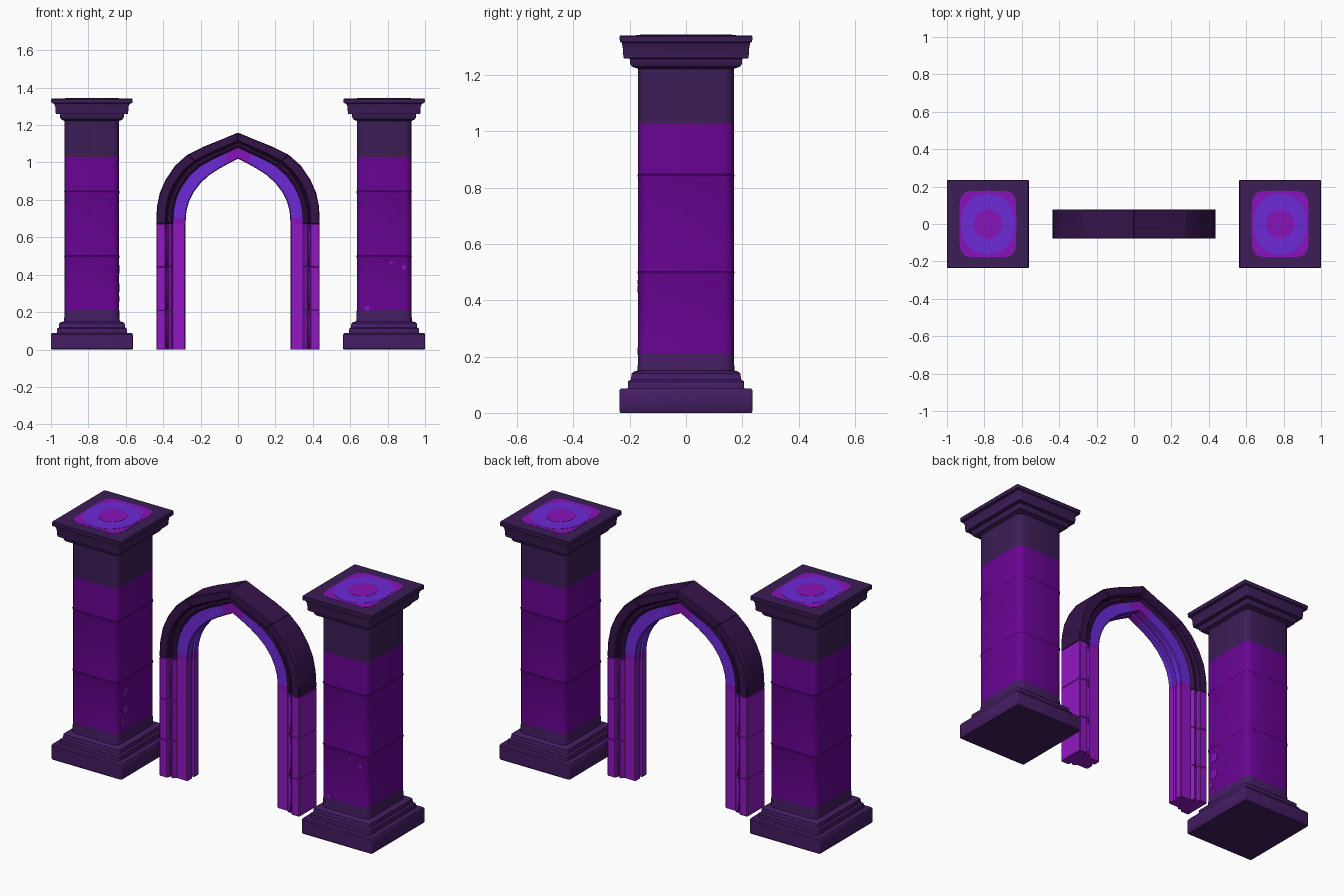
import bpy, bmesh, math

if "Cube" in bpy.data.objects:
    bpy.data.objects.remove(bpy.data.objects["Cube"])


def material(name, hex_code):
    rgb = [int(hex_code[i:i + 2], 16) / 255 for i in (0, 2, 4)]
    lin = [c / 12.92 if c <= 0.04045 else ((c + 0.055) / 1.055) ** 2.4 for c in rgb]
    m = bpy.data.materials.new(name)
    m.diffuse_color = (*lin, 1)
    m.use_nodes = True
    m.node_tree.nodes["Principled BSDF"].inputs["Base Color"].default_value = m.diffuse_color
    return m


BASE = material("dark purple stone", "441D62")
CAP = material("dusky purple stone", "3C1D57")
ARCH = material("deep violet stone", "35134A")
SHAFT = material("purple stone", "690494")
LEG = material("bright purple stone", "9118C2")
BLUE = material("blue violet", "6C2AD6")
GLOW = material("magenta purple", "8614BA")


def finish(name, bm, mats, bevel=0.0):
    bmesh.ops.recalc_face_normals(bm, faces=bm.faces)
    me = bpy.data.meshes.new(name)
    bm.to_mesh(me)
    bm.free()
    for m in mats:
        me.materials.append(m)
    ob = bpy.data.objects.new(name, me)
    bpy.context.collection.objects.link(ob)
    bpy.ops.object.select_all(action='DESELECT')
    ob.select_set(True)
    bpy.context.view_layer.objects.active = ob
    bpy.ops.object.shade_smooth_by_angle(angle=math.radians(32))
    if bevel:
        b = ob.modifiers.new("bevel", 'BEVEL')
        b.width, b.segments = bevel, 1
        b.limit_method, b.angle_limit = 'ANGLE', math.radians(50)
    return ob


def loft(bm, rings, mat_rule):
    """Join equal closed rings of points, cap both ends."""
    vs = [[bm.verts.new(p) for p in r] for r in rings]
    n = len(vs[0])
    for i in range(len(vs) - 1):
        for j in range(n):
            k = (j + 1) % n
            f = bm.faces.new((vs[i][j], vs[i][k], vs[i + 1][k], vs[i + 1][j]))
            f.material_index = mat_rule(i)
    bm.faces.new(vs[0]).material_index = mat_rule(0)
    bm.faces.new(vs[-1]).material_index = mat_rule(len(vs) - 2)


# ---- pillars: stacked rectangular profile (z, half x, half y)
PROFILE = [
    (0.00, .216, .232), (0.005, .219, .236), (0.08, .219, .236), (0.087, .215, .231),
    (0.087, .187, .207), (0.112, .186, .206), (0.118, .177, .196), (0.14, .175, .193),
    (0.147, .165, .185), (0.150, .149, .172), (0.21, .146, .170),
    (0.49, .146, .170), (0.50, .149, .173), (0.503, .146, .170),
    (0.835, .146, .170), (0.845, .149, .173), (0.848, .146, .170),
    (1.03, .146, .170), (1.222, .146, .170), (1.23, .164, .192), (1.24, .170, .199),
    (1.258, .171, .200), (1.26, .193, .222), (1.30, .196, .225), (1.315, .203, .228),
    (1.318, .217, .235), (1.337, .218, .236), (1.341, .215, .233)]


def rect_ring(cx, z, hx, hy):
    """Rectangle with rounded corners, wider rounding on the shaft."""
    r = 0.035 if 0.149 < z < 1.225 else 0.006
    pts = []
    for sx, sy, a0 in ((1, 1, 0), (-1, 1, 90), (-1, -1, 180), (1, -1, 270)):
        for da in (0, 30, 60, 90):
            a = math.radians(a0 + da)
            pts.append((cx + sx * (hx - r) + r * math.cos(a),
                        sy * (hy - r) + r * math.sin(a), z))
    return pts


def pillar_rule(i):
    z = (PROFILE[i][0] + PROFILE[i + 1][0]) / 2
    return 0 if z < 0.21 else (2 if z > 1.03 else 1)


def plate(name, cx, rx, ry, z, power, mat):
    """Thin superellipse plate painted on the pillar top."""
    bm = bmesh.new()

    def ring(h):
        out = []
        for k in range(32):
            a = math.tau * k / 32
            c, s = math.cos(a), math.sin(a)
            out.append((cx + rx * math.copysign(abs(c) ** power, c),
                        ry * math.copysign(abs(s) ** power, s), h))
        return out
    loft(bm, [ring(1.340), ring(z)], lambda i: 0)
    finish(name, bm, [mat])


def spot(name, centre, axis, r):
    """Thin hexagonal paint spot on a shaft face."""
    bm = bmesh.new()

    def ring(d):
        out = []
        for k in range(6):
            u, v = r * math.cos(math.tau * k / 6), r * math.sin(math.tau * k / 6)
            x, y, z = centre
            out.append((x + d, y + u, z + v) if axis == 'x' else (x + u, y - d, z + v))
        return out
    loft(bm, [ring(-.001), ring(.0015)], lambda i: 0)
    finish(name, bm, [GLOW])


PX = 0.781
for side, s in (("left", -1), ("right", 1)):
    cx = PX * s
    bm = bmesh.new()
    loft(bm, [rect_ring(cx, *p) for p in PROFILE], pillar_rule)
    finish(side + "_pillar", bm, [BASE, SHAFT, CAP])
    plate(side + "_top_outer_patch", cx, .152, .178, 1.3422, 0.35, GLOW)
    plate(side + "_top_blue_ring", cx, .145, .163, 1.3434, 0.95, BLUE)
    plate(side + "_top_centre", cx, .075, .078, 1.3446, 1.0, GLOW)

# small paint spots
for n, (y, z, r) in enumerate(((-.10, .43, .026), (-.10, .33, .026), (-.125, .27, .016))):
    spot(f"left_shaft_spot_{n + 1}", (-PX + .146, y, z), 'x', r)
for n, (x, z, r) in enumerate(((.887, .44, .014), (.82, .465, .009), (.69, .22, .015))):
    spot(f"right_shaft_spot_{n + 1}", (x, -.170, z), 'y', r)

# ---- archway: stations (inner x, inner z, outer x, outer z)
CURVE = [(.28, .67, .437, .67), (.279, .70, .436, .715), (.276, .74, .432, .77),
         (.262, .79, .418, .838), (.238, .84, .387, .908), (.20, .89, .336, .983),
         (.15, .935, .27, 1.042), (.10, .967, .18, 1.086), (.055, .992, .09, 1.122),
         (0, 1.02, 0, 1.16)]


def leg(z0, z1):
    return [(.28, z0, .437, z0), (.28, z1, .437, z1)]


# half sections: (fraction from inner to outer edge, half depth)
INNER = [(.07, .008), (0, .012), (0, .046), (.03, .050), (.45, .050)]
OUTER = [(.42, .048), (.46, .060), (.50, .066), (.58, .066), (.60, .056),
         (.64, .056), (.67, .074), (.70, .078), (.97, .078), (1, .074)]


def sweep(name, s, stations, half, mats, rule=lambda i: 0, bevel=0.0):
    section = [(f, -v) for f, v in half] + [(f, v) for f, v in reversed(half)]
    rings = [[(s * (ix + (ox - ix) * f), v, iz + (oz - iz) * f) for f, v in section]
             for ix, iz, ox, oz in stations]
    bm = bmesh.new()
    loft(bm, rings, rule)
    finish(name, bm, mats, bevel)


def glow_rule(i):
    # purple at the springing and the apex, blue between
    return 0 if i in (0, len(CURVE) - 2) else 1


for side, s in (("left", -1), ("right", 1)):
    # inner band
    sweep(side + "_jamb_inner", s, leg(0, .67), INNER, [LEG])
    sweep(side + "_arch_inner", s, CURVE, INNER, [GLOW, BLUE], glow_rule)
    # outer moulding in separate blocks
    for n, (z0, z1) in enumerate(((0, .21), (.21, .44), (.44, .67))):
        sweep(f"{side}_jamb_block_{n + 1}", s, leg(z0, z1), OUTER, [LEG], bevel=.0025)
    sweep(side + "_arch_lower_block", s, CURVE[:7], OUTER, [ARCH], bevel=.004)
    sweep(side + "_arch_upper_block", s, CURVE[6:], OUTER, [ARCH], bevel=.004)
